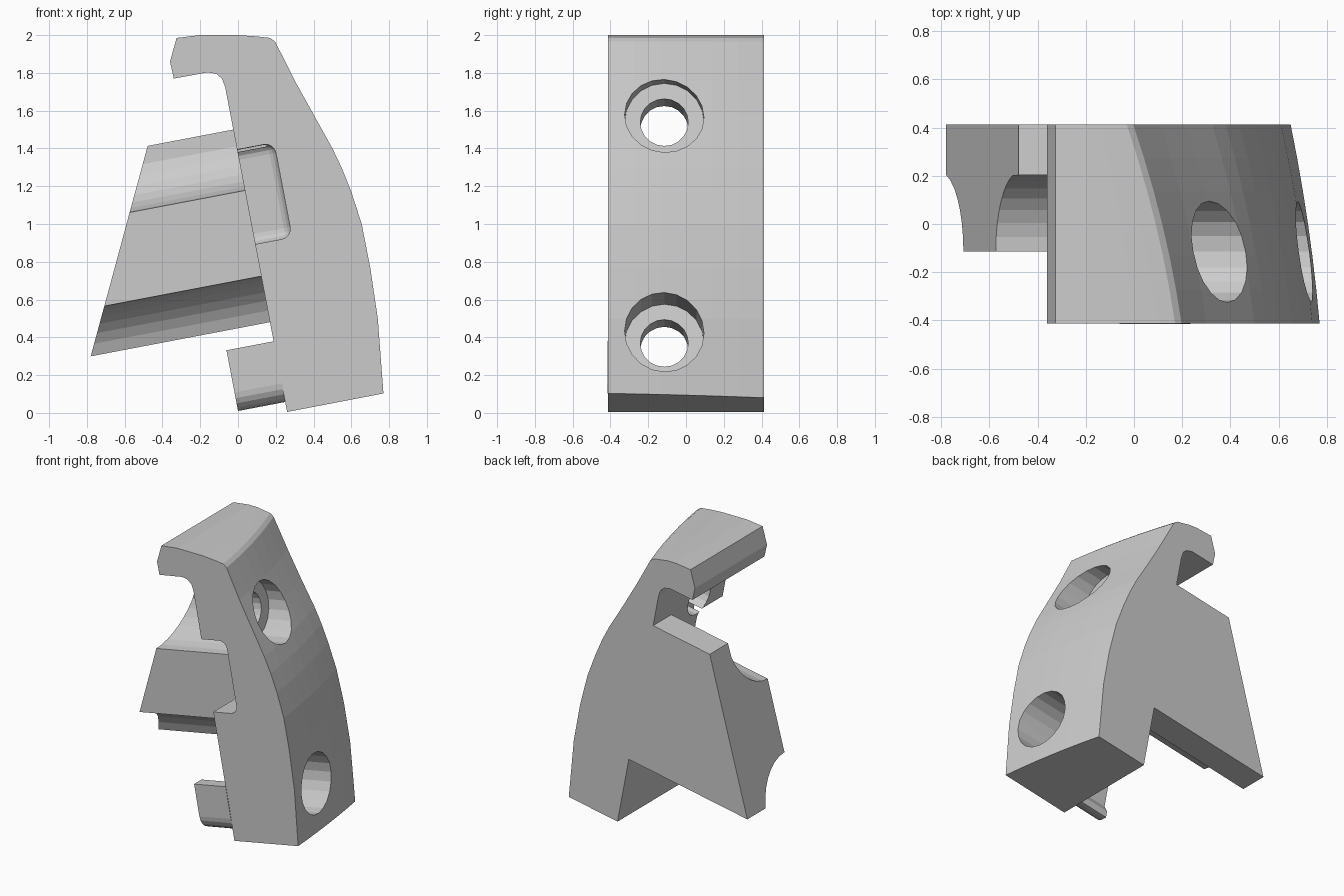
import bpy, bmesh, math
from mathutils import Matrix

if "Cube" in bpy.data.objects:
    bpy.data.objects.remove(bpy.data.objects["Cube"])

TILT = math.atan2(0.187, 0.982)
C, S = math.cos(TILT), math.sin(TILT)
BACK = 0.257            # depth of the body's back plane in the tilted frame
HALF = 0.412            # half width in y
HOLES = (0.288, 1.478)  # heights of the screw holes in the tilted frame
HOLE_Y = -0.115


def tilted(u, y, v):
    """Tilted frame (u outward, v up the back face) to world."""
    return (u * C - v * S, y, u * S + v * C)


def finish(bm, name):
    bmesh.ops.recalc_face_normals(bm, faces=bm.faces)
    mesh = bpy.data.meshes.new(name)
    bm.to_mesh(mesh)
    bm.free()
    obj = bpy.data.objects.new(name, mesh)
    bpy.context.collection.objects.link(obj)
    return obj


def loft(name, rings):
    """Skin a list of equal-length point rings and cap both ends."""
    bm = bmesh.new()
    vs = [[bm.verts.new(p) for p in ring] for ring in rings]
    n = len(vs[0])
    for a, b in zip(vs, vs[1:]):
        for i in range(n):
            j = (i + 1) % n
            bm.faces.new((a[i], a[j], b[j], b[i]))
    bm.faces.new(vs[0])
    bm.faces.new(vs[-1])
    return finish(bm, name)


def arc(cy, cv, r, a0, a1, n):
    angles = [math.radians(a0 + (a1 - a0) * i / n) for i in range(n + 1)]
    return [(cy + r * math.cos(a), cv + r * math.sin(a)) for a in angles]


def cut(target, cutter):
    cutter.hide_render = True
    mod = target.modifiers.new("cut", 'BOOLEAN')
    mod.operation = 'DIFFERENCE'
    mod.solver = 'EXACT'
    mod.object = cutter
    bpy.context.view_layer.objects.active = target
    bpy.ops.object.modifier_apply(modifier=mod.name)
    bpy.data.objects.remove(cutter)


# Body with hook: fixed back profile, outer profile that sweeps inward with y
inner = [(0.26, 0.005), (-0.068, 1.725), (-0.085, 1.77), (-0.115, 1.795),
         (-0.16, 1.803), (-0.34, 1.77), (-0.36, 1.86), (-0.325, 1.985), (-0.2, 2.0)]
outer = [(0.0, 2.0, 0.14), (0.10, 1.993, 0.19), (0.17, 1.985, 0.2), (0.197, 1.965, 0.2),
         (0.30, 1.76, 0.19), (0.40, 1.58, 0.185), (0.50, 1.40, 0.175), (0.55, 1.295, 0.17),
         (0.60, 1.17, 0.165), (0.655, 1.0, 0.155), (0.70, 0.77, 0.14),
         (0.74, 0.5, 0.13), (0.77, 0.103, 0.12)]
rings = []
for k in range(7):
    t = k / 6
    y = -HALF + 2 * HALF * t
    sweep = 0.6 * t + 0.4 * t * t
    ring = [(x, y, z) for x, z in inner]
    for x, z, d in outer:
        drop = 0.19 * d * sweep if z < 0.2 else 0
        ring.append((x - d * sweep, y, z - drop))
    rings.append(ring)
body = loft("curved_body", rings)

# Counterbored screw holes
for v in HOLES:
    for radius, start in ((0.127, -0.1), (0.21, 0.46)):
        profile = arc(HOLE_Y, v, radius, 0, 360, 20)[:-1]
        cut(body, loft("hole_cutter", [[tilted(u, y, w) for y, w in profile]
                                       for u in (start, 1.3)]))

# Rounded pocket on the front side
bm = bmesh.new()
bmesh.ops.create_cube(bm, size=1)
bm.transform(Matrix.Translation((0.255, -0.38, 1.115)) @ Matrix.Diagonal((0.4, 0.5, 0.51, 1)))
bmesh.ops.bevel(bm, geom=bm.edges[:], offset=0.055, segments=4, profile=0.5, affect='EDGES')
for vert in bm.verts:
    vert.co = tilted(*vert.co)
cut(body, finish(bm, "pocket_cutter"))

# Rear flange: thick middle with a concave scoop above and below, slanted back end
lower = [p for p in arc(HOLE_Y, 0.36, 0.328, 15, 90, 7)]
upper = [p for p in arc(HOLE_Y, HOLES[1], 0.328, -90, -16, 7)]
section = ([(HALF, 0.44), (0.203, 0.44)] + lower + upper
           + [(0.203, HOLES[1]), (HALF, HOLES[1])])
loft("rear_flange", [
    [tilted(-0.71 + 0.486 * (v - 0.44), y, v) for y, v in section],
    [tilted(BACK, y, v) for y, v in section]])

# Small locating tab at the foot, rounded underneath
tab = ([(-0.33, 0.337), (-0.415, 0.337)] + arc(-0.315, 0.11, 0.1, 180, 270, 5)
       + [(-0.29, 0.01), (-0.29, 0.06), (-0.33, 0.12)])
loft("locating_tab", [[tilted(u, y, v) for y, v in tab] for u in (0.002, BACK + 0.002)])
